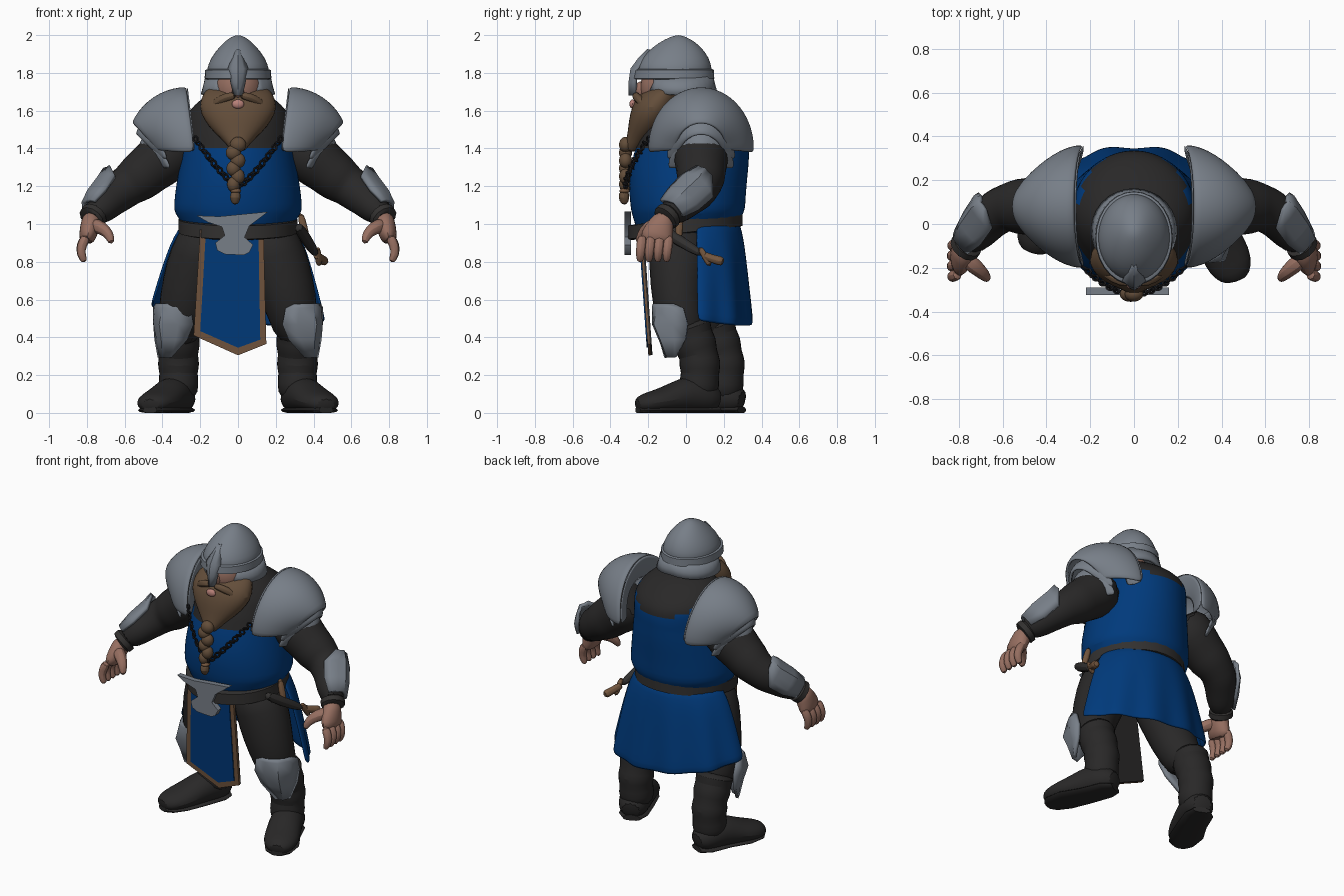
import bpy, bmesh, math
from mathutils import Vector as V

if "Cube" in bpy.data.objects:
    bpy.data.objects.remove(bpy.data.objects["Cube"])

def mat(name, r, g, b):
    m = bpy.data.materials.new(name)
    m.diffuse_color = (r, g, b, 1)
    m.use_nodes = True
    m.node_tree.nodes["Principled BSDF"].inputs["Base Color"].default_value = m.diffuse_color
    return m

STEEL = mat("steel", .185, .21, .245)
BLUE = mat("blue cloth", .0, .042, .2)
DARK = mat("dark cloth", .022, .021, .021)
BELT = mat("belt leather", .032, .03, .029)
SKIN = mat("skin", .31, .16, .12)
HAIR = mat("beard brown", .125, .075, .042)
TRIM = mat("trim brown", .17, .092, .048)
CHAIN = mat("chain black", .012, .012, .014)
LIP = mat("lip pink", .48, .22, .19)

def grid(name, rows, m, closed=False, thick=0, sub=1):
    """Skin a surface over rows of points; closed rows get end caps."""
    bm = bmesh.new()
    vs = [[bm.verts.new(p) for p in r] for r in rows]
    n = len(rows[0])
    for a, b in zip(vs, vs[1:]):
        for i in range(n if closed else n - 1):
            j = (i + 1) % n
            bm.faces.new((a[i], a[j], b[j], b[i]))
    if closed:
        bm.faces.new(vs[0])
        bm.faces.new(vs[-1])
    bmesh.ops.recalc_face_normals(bm, faces=bm.faces)
    me = bpy.data.meshes.new(name)
    bm.to_mesh(me)
    bm.free()
    ob = bpy.data.objects.new(name, me)
    bpy.context.collection.objects.link(ob)
    me.materials.append(m)
    if thick:
        s = ob.modifiers.new("thickness", 'SOLIDIFY')
        s.thickness, s.offset = thick, 0
    if sub:
        s = ob.modifiers.new("smooth", 'SUBSURF')
        s.levels = s.render_levels = sub
    return ob

def tube(name, pts, m, n=12, ref=(0, 1, 0), sub=1, floor=None):
    """Tube through points (x, y, z, radius a, radius b)."""
    rows, c = [], [V(p[:3]) for p in pts]
    for i, p in enumerate(pts):
        t = (c[min(i + 1, len(c) - 1)] - c[max(i - 1, 0)]).normalized()
        u = t.cross(V(ref)).normalized()
        w = u.cross(t)
        row = [c[i] + u * p[3] * math.cos(k * math.tau / n) + w * p[-1] * math.sin(k * math.tau / n) for k in range(n)]
        if floor is not None:
            for q in row:
                q.z = max(q.z, floor)
        rows.append(row)
    return grid(name, rows, m, True, sub=sub)

def stack(name, rings, m, n=24, sub=1):
    """Upright body from rings (z, half width x, front y, back y)."""
    rows = [[(rx * math.cos(k * math.tau / n), (f + b) / 2 + (b - f) / 2 * math.sin(k * math.tau / n), z)
             for k in range(n)] for z, rx, f, b in rings]
    return grid(name, rows, m, True, sub=sub)

def plate(name, pts, y, thick, m, slope=0):
    """Flat plate from an (x, z) outline, leaning by slope."""
    rows = [[(x, y + d + slope * z, z) for x, z in pts] for d in (0, thick)]
    return grid(name, rows, m, True, sub=0)

def wrap(name, rows, axis, out, m, n=6, thick=.02):
    """Armour wrapped round an axis: rows (centre, radius, half angle, ridge)."""
    ax = V(axis).normalized()
    u = (V(out) - ax * V(out).dot(ax)).normalized()
    w = ax.cross(u)
    pts = []
    for c, r, h, ridge in rows:
        ang = [math.radians(h) * (2 * k / n - 1) for k in range(n + 1)]
        pts.append([V(c) + (u * math.cos(a) + w * math.sin(a)) * (r + (ridge if k == n // 2 else 0))
                    for k, a in enumerate(ang)])
    return grid(name, pts, m, thick=thick, sub=0)

def ball(name, c, r, m):
    ang = [math.pi * (i + .3) / 7.6 for i in range(8)]
    return grid(name, [[(c[0] + r[0] * math.sin(a) * math.cos(k * math.tau / 12),
                         c[1] + r[1] * math.sin(a) * math.sin(k * math.tau / 12),
                         c[2] + r[2] * math.cos(a)) for k in range(12)] for a in ang], m, True)

# Torso: blue tunic with a dark collar, neckline dipping in the middle of the back
torso = stack("tunic", [(.9, .28, -.24, .25), (1.0, .29, -.27, .27), (1.06, .34, -.29, .31), (1.1, .34, -.295, .315),
    (1.2, .33, -.305, .32), (1.33, .305, -.29, .335), (1.41, .29, -.265, .335), (1.44, .287, -.255, .337),
    (1.47, .285, -.245, .337), (1.5, .283, -.23, .335), (1.53, .28, -.215, .33), (1.56, .275, -.2, .315),
    (1.6, .26, -.17, .28), (1.66, .2, -.14, .2), (1.7, .13, -.11, .1)], BLUE, 40)
torso.data.materials.append(DARK)
for f in torso.data.polygons:
    x, y, z = f.center
    f.material_index = int(z > (1.49 + 1.5 * x * x if y > .1 else 1.39 + .9 * x * x))

# Belt
grid("belt", [[(r * math.cos(a), (r - .01) * math.sin(a) - .005, z + .035 * math.sin(a))
    for a in [k * math.tau / 28 for k in range(28)]]
    for z, r in ((.95, .29), (.955, .315), (1.025, .315), (1.03, .29))], BELT, True, sub=0)

# Skirt, open at the front, with soft folds
def skirt_row(t):
    row = []
    for k in range(33):
        a = math.radians(4 + 174 * k / 32)
        fold = 1 + .03 * t * math.sin(a * 11)
        low = .53 - .04 * math.cos(a) - .06 * math.sin(a)
        w = t ** .7
        row.append(((.29 + .16 * w) * math.cos(a) * fold, .03 + (.25 + .07 * w) * math.sin(a) ** .9 * fold,
                    1.0 + (low - 1.0) * t))
    return row
grid("skirt", [skirt_row(t / 6) for t in range(7)], BLUE, thick=.015)

# Front panel with border, and the anvil buckle
plate("panel_border", [(-.2, .97), (.135, .97), (.15, .365), (0, .305), (-.235, .41)], -.178, .012, TRIM, -.07)
plate("panel_lining", [(-.198, .97), (.133, .97), (.148, .367), (0, .307), (-.233, .412)], -.166, .01, DARK, -.07)
plate("panel_cloth", [(-.17, .96), (.108, .96), (.118, .388), (0, .345), (-.2, .433)], -.184, .008, BLUE, -.07)
plate("buckle", [(-.22, 1.045), (-.1, 1.04), (.16, 1.065), (.06, .99), (.035, .93), (.08, .89), (.06, .85),
    (.03, .835), (-.07, .84), (-.11, .86), (-.12, .9), (-.07, .94), (-.085, .985), (-.16, 1.01)], -.325, .035, STEEL)

# Head, beard and braid
ball("head", (0, -.09, 1.72), (.145, .165, .15), SKIN)
ball("nose", (0, -.24, 1.71), (.035, .035, .045), SKIN)
stack("beard", [(1.74, .15, -.15, -.02), (1.69, .19, -.255, -.02), (1.62, .215, -.29, -.04), (1.55, .185, -.305, -.07),
    (1.49, .135, -.31, -.12), (1.43, .065, -.32, -.2), (1.38, .035, -.33, -.25)], HAIR, 16)
for s in (-1, 1):
    tube("moustache", [(s * .01, -.265, 1.68, .02), (s * .06, -.265, 1.675, .025), (s * .12, -.23, 1.645, .025),
                       (s * .16, -.205, 1.59, .01)], HAIR, 8)
ball("lip", (0, -.283, 1.635), (.035, .018, .025), LIP)
for i in range(6):
    ball("braid_knot", (-.012 + .012 * (-1) ** i, -.32, 1.42 - .042 * i), (.046 - .002 * i, .037, .042), HAIR)
ball("braid_tie", (-.012, -.325, 1.175), (.03, .03, .015), TRIM)
tube("braid_tip", [(-.012, -.325, 1.18, .024), (-.015, -.33, 1.14, .036), (-.015, -.325, 1.1, .015)], HAIR, 8)

# Helmet: dome, rim band, neck guard and nose guard
stack("helmet_dome", [(1.77, .168, -.265, .14), (1.82, .168, -.265, .14), (1.88, .145, -.235, .125),
    (1.94, .098, -.175, .08), (1.98, .055, -.11, .025), (2.0, .015, -.055, -.025)], STEEL)
stack("helmet_rim", [(1.765, .165, -.265, .13), (1.77, .177, -.28, .15), (1.815, .174, -.275, .147),
    (1.82, .16, -.265, .14)], STEEL, 28, 0)
grid("neck_guard", [[(r * math.cos(a), -.03 + r * .98 * math.sin(a), z - .02 * abs(math.cos(a)))
    for a in [math.radians(-58 + 296 * k / 24) for k in range(25)]]
    for z, r in ((1.79, .168), (1.74, .18), (1.705, .19))], STEEL, thick=.015, sub=0)
grid("nose_guard", [[(-w, y + .02, z), (-w * .5, y, z), (0, y - .012, z), (w * .5, y, z), (w, y + .02, z)]
    for z, y, w in ((1.68, -.285, .018), (1.75, -.285, .035), (1.82, -.275, .05), (1.87, -.238, .03),
                    (1.92, -.19, .008))], STEEL, thick=.015, sub=0)

# Necklace of small links
for s in (-1, 1):
    for i in range(15):
        t = i / 14
        x, z = s * .225 * (1 - t), 1.2 + .25 * (1 - t) ** 1.3
        bpy.ops.mesh.primitive_torus_add(major_radius=.014, minor_radius=.006, major_segments=10, minor_segments=5,
            location=(x, -.32 + .12 * (1 - t) ** 2, z), rotation=(math.pi / 2 + .9 * (i % 2), 0, .5 * s))
        bpy.context.object.name = "necklace_link"
        bpy.context.object.data.materials.append(CHAIN)

for s in (-1, 1):
    # Shoulder armour: sloping cap and two lower bands, reaching furthest out on top
    def shell(x0, rx, ry, rz, z0, v0, v1, n, name, th=.02):
        rows = []
        for j in range(n + 1):
            q = math.radians(v0 + (v1 - v0) * j / n)
            row = []
            for k in range(17):
                u = math.radians(-4 + 188 * k / 16)
                up = max(0, math.sin(u))
                row.append((s * (x0 + rx * math.sin(q) * (.62 + .38 * up) - .04 * (1 - up) * math.cos(q)),
                    .08 - ry * math.cos(q) ** .85 * math.cos(u), z0 + rz * math.cos(q) * math.sin(u)))
            rows.append(row)
        grid(name, rows, STEEL, thick=th)
    shell(.27, .315, .275, .32, 1.4, 0, 66, 5, "shoulder_cap")
    shell(.265, .03, .285, .33, 1.4, 0, 60, 1, "shoulder_rim", .015)
    shell(.25, .31, .265, .31, 1.355, 50, 68, 2, "shoulder_band_upper")
    shell(.235, .305, .255, .3, 1.305, 50, 70, 2, "shoulder_band_lower")

    # Sleeve, cuff and bracer
    tube("sleeve", [(s * x, y, z, r, r) for x, y, z, r in ((.28, .08, 1.45, .15), (.4, .08, 1.345, .155),
        (.47, .08, 1.29, .135), (.53, .08, 1.24, .135), (.58, .075, 1.205, .113), (.63, .055, 1.17, .112),
        (.67, .01, 1.13, .095), (.71, -.03, 1.1, .095), (.77, -.1, 1.04, .068))], DARK, ref=(0, 0, 1))
    tube("cuff", [(s * .755, -.085, 1.055, .06), (s * .76, -.09, 1.05, .073), (s * .775, -.11, 1.03, .073),
                  (s * .78, -.115, 1.025, .06)], BELT, ref=(0, 0, 1), sub=0)
    wrap("bracer", [((s * .6, .08, 1.215), .12, 22, .012), ((s * .64, .05, 1.17), .112, 65, .012),
        ((s * .7, -.02, 1.11), .1, 72, .012), ((s * .75, -.08, 1.06), .08, 65, .008)],
        (s * .17, -.18, -.18), (s * .8, .15, .6), STEEL)

    # Hand
    tube("palm", [(s * .77, -.105, 1.05, .05, .05), (s * .78, -.13, 1.0, .055, .07),
                  (s * .795, -.155, .94, .05, .09), (s * .805, -.16, .9, .035, .085)], SKIN)
    for i in range(4):
        y = -.09 - .047 * i
        tube("finger", [(s * .8, y, .94, .03), (s * (.838 - .006 * abs(i - 1.5)), y - .006, .885, .028),
                        (s * .832, y - .012, .84, .026), (s * .81, y - .012, .795, .018)], SKIN, 8)
    tube("thumb", [(s * .78, -.15, 1.0, .045), (s * .72, -.2, .98, .04), (s * .68, -.235, .945, .03),
                   (s * .668, -.255, .895, .018)], SKIN, 8)

    # Legs: the left one steps back
    d = 0 if s > 0 else .13
    tube("trouser_leg", [(s * .15, -.03, .98, .14, .18), (s * .2, -.035 + d * .3, .83, .17, .165),
        (s * .25, -.045 + d * .6, .67, .16, .15), (s * .295, -.04 + d * .8, .52, .135, .13),
        (s * .31, .02 + d, .38, .11, .12)], DARK, 14)
    tube("boot_shaft", [(s * .315, d + y, z, r) for y, z, r in ((.01, .47, .105), (.02, .45, .125), (.03, .41, .108),
        (.05, .36, .122), (.065, .31, .1), (.075, .26, .118), (.075, .21, .1), (.07, .16, .112),
        (.065, .06, .1))], DARK, 14)
    tube("boot_foot", [(s * x, y + d, z, a, b) for x, y, z, a, b in ((.285, .18, .06, .065, .06),
        (.31, .11, .08, .1, .09), (.345, .02, .1, .105, .11), (.385, -.07, .075, .108, .085),
        (.425, -.15, .06, .115, .065), (.455, -.22, .05, .095, .055), (.468, -.265, .04, .05, .035))],
        DARK, ref=(0, 0, 1), floor=.005)
    tube("boot_sole", [(s * x, y + d, .015, a, .02) for x, y, a in ((.285, .165, .055), (.31, .11, .09),
        (.36, -.02, .094), (.42, -.14, .105), (.455, -.225, .08), (.466, -.255, .04))], DARK,
        ref=(0, 0, 1), sub=0, floor=0)
    c = -.03 + d * .85
    wrap("knee_guard", [((s * .295, c, .575), .138, 38, .0), ((s * .3, c, .555), .142, 58, .01),
        ((s * .305, c, .47), .14, 68, .03), ((s * .305, c + .02, .39), .128, 55, .025),
        ((s * .32, c + .03, .295), .11, 22, .01)], (0, 0, 1), (s * .8, -1, 0), STEEL, 4)

# Seat of the trousers
ball("trouser_seat", (0, .02, .88), (.25, .2, .16), DARK)

# Sheathed dagger on the right hip
tube("sheath", [(.31, -.17, 1.0, .03), (.36, -.05, .92, .035), (.42, .1, .83, .025)], BELT, 8, (0, 0, 1))
tube("sheath_tip", [(.41, .08, .84, .028), (.44, .14, .815, .022), (.455, .18, .805, .03), (.46, .2, .8, .02)],
     TRIM, 8, (0, 0, 1))
tube("dagger_grip", [(.33, -.03, 1.06, .018), (.345, -.035, .99, .024), (.37, -.04, .9, .018)], TRIM, 8)
tube("dagger_guard", [(.42, .07, .88, .015), (.425, .1, .83, .02), (.43, .13, .775, .018)], TRIM, 8)

# Smooth shading with sharp edges kept
bpy.ops.object.select_all(action='SELECT')
bpy.context.view_layer.objects.active = torso
bpy.ops.object.shade_smooth_by_angle(angle=math.radians(40))
